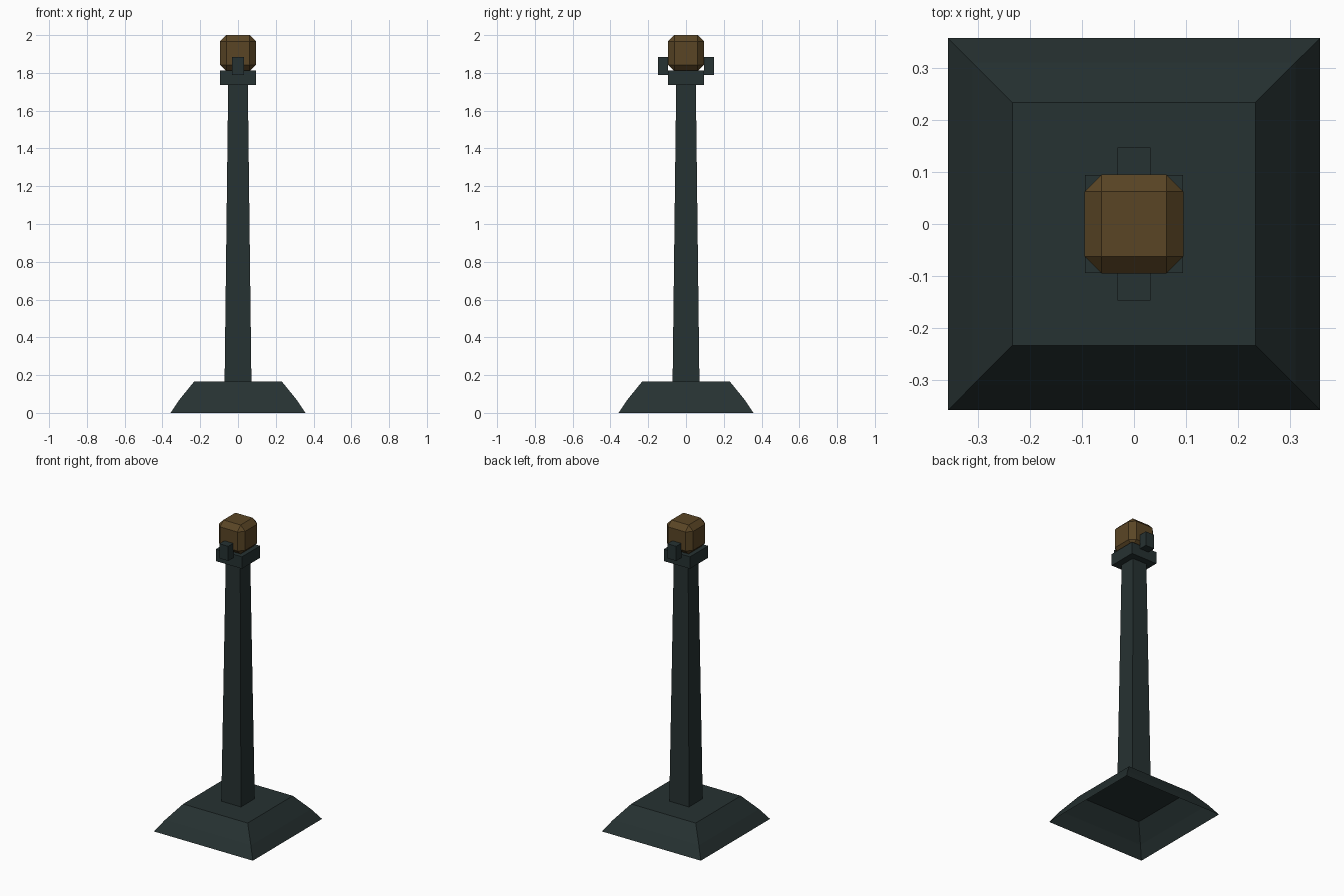
import bpy, bmesh

if "Cube" in bpy.data.objects:
    bpy.data.objects.remove(bpy.data.objects["Cube"])


def make_material(name, rgb):
    m = bpy.data.materials.new(name)
    m.diffuse_color = (*rgb, 1.0)
    m.use_nodes = True
    m.node_tree.nodes["Principled BSDF"].inputs["Base Color"].default_value = m.diffuse_color
    return m


IRON = make_material("dark green iron", (0.0194, 0.0315, 0.0315))
AMBER = make_material("amber brown", (0.102, 0.060, 0.0185))


def finish(name, bm, mat):
    bmesh.ops.recalc_face_normals(bm, faces=bm.faces)
    me = bpy.data.meshes.new(name)
    bm.to_mesh(me)
    bm.free()
    me.materials.append(mat)
    ob = bpy.data.objects.new(name, me)
    bpy.context.collection.objects.link(ob)
    return ob


def square_loft(name, profile, mat, cap_top=False):
    """Stack square rings given as (half width, height)."""
    bm = bmesh.new()
    rings = [[bm.verts.new((sx * w, sy * w, z))
              for sx, sy in ((-1, -1), (1, -1), (1, 1), (-1, 1))]
             for w, z in profile]
    for a, b in zip(rings, rings[1:]):
        for i in range(4):
            j = (i + 1) % 4
            bm.faces.new((a[i], a[j], b[j], b[i]))
    if cap_top:
        bm.faces.new(rings[-1])
    ob = finish(name, bm, mat)
    return ob


def box(name, lo, hi, mat, bevel=0.0):
    bm = bmesh.new()
    bmesh.ops.create_cube(bm, size=1)
    for v in bm.verts:
        v.co = [(a + b) / 2 + c * (b - a) for a, b, c in zip(lo, hi, v.co)]
    if bevel:
        bmesh.ops.bevel(bm, geom=bm.edges[:], offset=bevel,
                        offset_type='OFFSET', segments=1, affect='EDGES')
    return finish(name, bm, mat)


# Sloped foot, hollow and open underneath
square_loft("base", [(0.357, 0), (0.31, 0.07), (0.233, 0.165)], IRON, cap_top=True)

# Tapered post
square_loft("post", [(0.071, 0.165), (0.052, 1.735)], IRON)

# Collar under the lamp
box("collar", (-0.094, -0.094, 1.735), (0.094, 0.094, 1.813), IRON)

# Front and back brackets
for side, s in (("front", -1), ("back", 1)):
    y0, y1 = sorted((s * 0.094, s * 0.147))
    box(side + "_bracket", (-0.032, y0, 1.79), (0.032, y1, 1.885), IRON)

# Chamfered lamp block
box("lamp", (-0.095, -0.095, 1.81), (0.095, 0.095, 2.0), AMBER, bevel=0.033)
